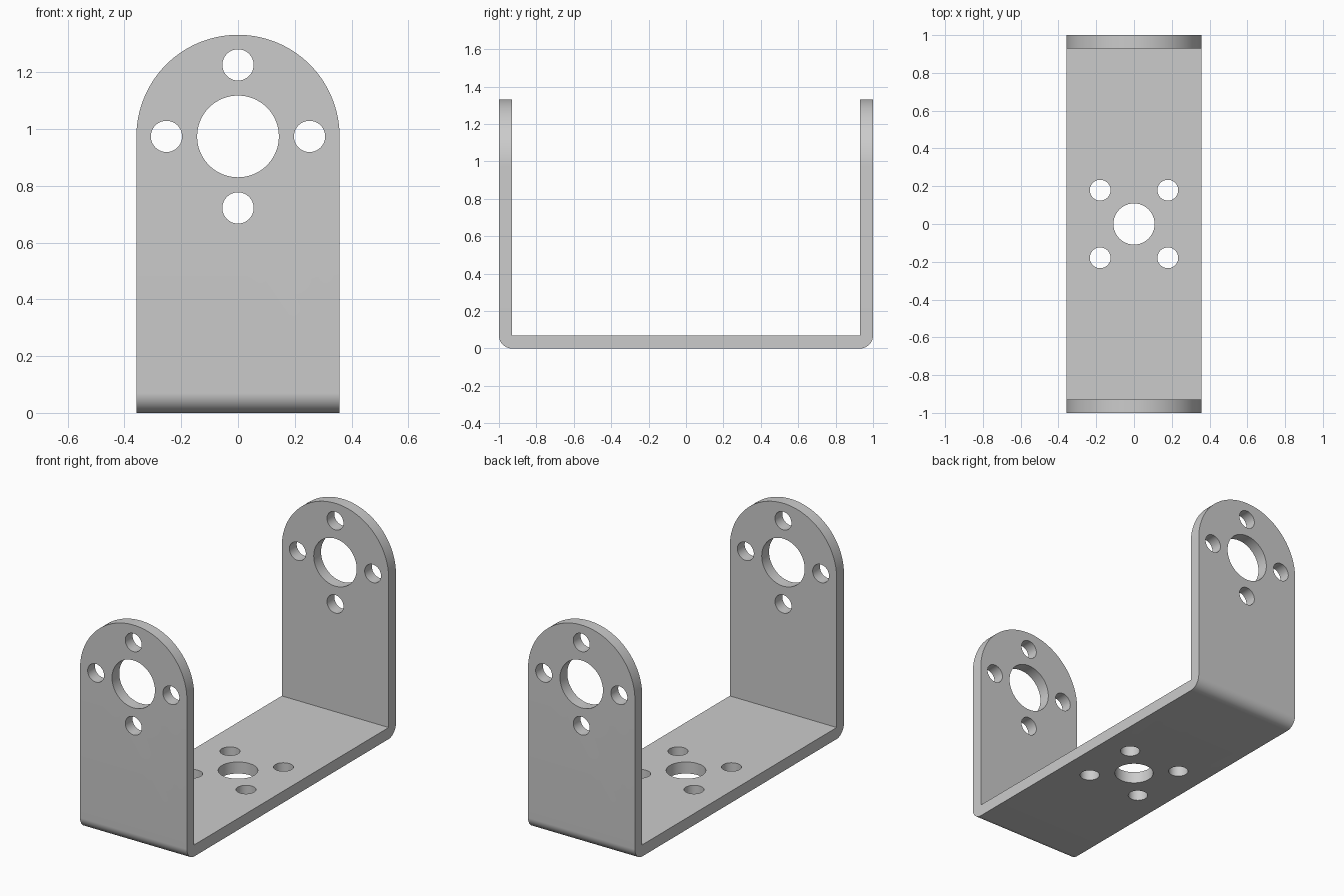
import bpy, bmesh, math
from mathutils import Matrix, Vector

if "Cube" in bpy.data.objects:
    bpy.data.objects.remove(bpy.data.objects["Cube"], do_unlink=True)

HALF_W, TOP, T = 0.358, 1.332, 0.07    # half width, height, sheet thickness
PIVOT = TOP - HALF_W                   # centre height of the arm holes

metal = bpy.data.materials.new("grey metal")
metal.use_nodes = True
grey = (0.6, 0.6, 0.6, 1)
metal.diffuse_color = grey
metal.node_tree.nodes["Principled BSDF"].inputs["Base Color"].default_value = grey


def add_object(name, bm):
    bmesh.ops.recalc_face_normals(bm, faces=bm.faces)
    mesh = bpy.data.meshes.new(name)
    bm.to_mesh(mesh)
    bm.free()
    mesh.materials.append(metal)
    obj = bpy.data.objects.new(name, mesh)
    bpy.context.collection.objects.link(obj)
    return obj


def arc(cu, cv, r, start, end, n):
    angles = [math.radians(start + (end - start) * i / n) for i in range(n + 1)]
    return [(cu + r * math.cos(a), cv + r * math.sin(a)) for a in angles]


def prism(name, points, axis, depth):
    """Extrude a closed outline symmetrically along x or y."""
    bm = bmesh.new()
    place = (lambda u, v: (-depth, u, v)) if axis == "x" else (lambda u, v: (u, -depth, v))
    face = bm.faces.new([bm.verts.new(place(u, v)) for u, v in points])
    moved = bmesh.ops.extrude_face_region(bm, geom=[face])["geom"]
    shift = Vector((2 * depth, 0, 0) if axis == "x" else (0, 2 * depth, 0))
    bmesh.ops.translate(bm, vec=shift, verts=[g for g in moved if isinstance(g, bmesh.types.BMVert)])
    return add_object(name, bm)


def drill(name, holes, turn):
    """Separate cylinders for (x, y, radius) holes, turned to face the sheet."""
    bm = bmesh.new()
    for x, y, r in holes:
        bmesh.ops.create_cone(bm, cap_ends=True, segments=64, radius1=r, radius2=r,
                              depth=2.4, matrix=turn @ Matrix.Translation((x, y, 0)))
    return add_object(name, bm)


# Folded sheet: U section with rounded outer bends and sharp inner corners
bend = arc(1 - T, T, T, 0, -90, 16)
right_half = [(1 - T, T), (1 - T, TOP + 0.1), (1, TOP + 0.1)] + bend
left_half = [(-y, z) for y, z in reversed(right_half)]
bracket = prism("u_bracket", right_half + left_half, "x", HALF_W + 0.1)

# Round-topped outline that trims both arms
outline = [(-HALF_W, -0.1), (HALF_W, -0.1)] + arc(0, PIVOT, HALF_W, 0, 180, 64)
trim = prism("arm_outline_cutter", outline, "y", 1.1)

# Arm holes: large bore with four screw holes on the axes
arm_holes = [(0, 0, 0.144)]
for i in range(4):
    a = i * math.pi / 2
    arm_holes.append((0.252 * math.cos(a), 0.252 * math.sin(a), 0.055))
arm_drill = drill("arm_hole_cutter", arm_holes,
                  Matrix.Translation((0, 0, PIVOT)) @ Matrix.Rotation(math.pi / 2, 4, "X"))

# Base holes: bore with four screw holes on the diagonals
base_holes = [(0, 0, 0.109)] + [(x, y, 0.055) for x in (-0.179, 0.179) for y in (-0.179, 0.179)]
base_drill = drill("base_hole_cutter", base_holes, Matrix.Identity(4))
base_drill.location.z = -1.0

cutters = [(trim, "INTERSECT"), (arm_drill, "DIFFERENCE"), (base_drill, "DIFFERENCE")]
for cutter, operation in cutters:
    cutter.hide_render = True
    mod = bracket.modifiers.new(cutter.name, "BOOLEAN")
    mod.object, mod.operation, mod.solver = cutter, operation, "EXACT"

# Bake the cuts, drop the cutters and shade smoothly across the curves
bpy.context.view_layer.update()
baked = bpy.data.meshes.new_from_object(bracket.evaluated_get(bpy.context.evaluated_depsgraph_get()))
bracket.modifiers.clear()
bracket.data = baked
baked.materials.clear()
baked.materials.append(metal)
for cutter, _ in cutters:
    bpy.data.objects.remove(cutter, do_unlink=True)

bpy.ops.object.select_all(action="DESELECT")
bracket.select_set(True)
bpy.context.view_layer.objects.active = bracket
bpy.ops.object.shade_smooth_by_angle(angle=math.radians(30))
